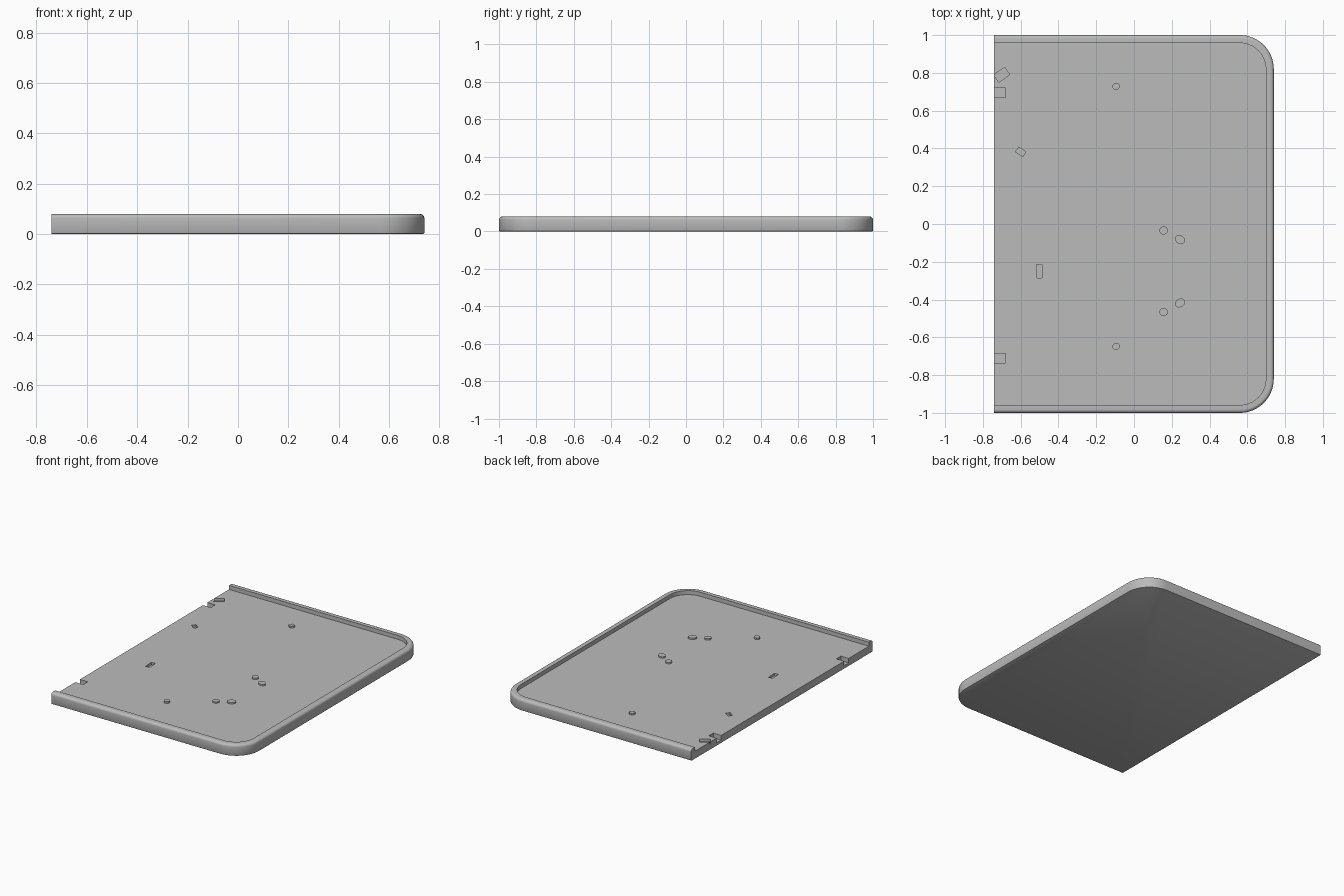
import bpy, bmesh, math
from mathutils import Matrix

cube = bpy.data.objects.get("Cube")
if cube:
    bpy.data.objects.remove(cube, do_unlink=True)

grey = bpy.data.materials.new("grey")
grey.use_nodes = True
grey.diffuse_color = (0.5, 0.5, 0.5, 1)
grey.node_tree.nodes["Principled BSDF"].inputs["Base Color"].default_value = (0.5, 0.5, 0.5, 1)

END, SIDE, HALF, RADIUS = -0.74, 0.74, 1.0, 0.18
FLOOR = 0.052


def finish(name, bm):
    bmesh.ops.recalc_face_normals(bm, faces=bm.faces)
    mesh = bpy.data.meshes.new(name)
    bm.to_mesh(mesh)
    bm.free()
    mesh.materials.append(grey)
    obj = bpy.data.objects.new(name, mesh)
    bpy.context.collection.objects.link(obj)
    return obj


def shade(obj):
    bpy.ops.object.select_all(action='DESELECT')
    obj.select_set(True)
    bpy.context.view_layer.objects.active = obj
    bpy.ops.object.shade_smooth_by_angle(angle=math.radians(35))


def outline(inset, steps=16):
    """U-shaped path, open at the straight end, with two round corners."""
    r = RADIUS - inset
    cx, cy = SIDE - RADIUS, HALF - RADIUS
    pts = [(END, -HALF + inset)]
    for sign, start in ((-1, -90), (1, 0)):
        for i in range(steps + 1):
            a = math.radians(start + 90 * i / steps)
            pts.append((cx + r * math.cos(a), sign * cy + r * math.sin(a)))
    return pts + [(END, HALF - inset)]


# Tray: rim section (inset, height) carried round the outline
section = [(0.006, 0), (0.002, 0.002), (0, 0.006)]
for i in range(7):
    a = math.radians(15 * i)
    section.append((0.018 * (1 - math.cos(a)), 0.062 + 0.018 * math.sin(a)))
section += [(0.042, 0.08), (0.042, FLOOR)]

bm = bmesh.new()
rings = [[bm.verts.new((x, y, z)) for x, y in outline(inset)] for inset, z in section]
for low, high in zip(rings, rings[1:]):
    for i in range(len(low) - 1):
        bm.faces.new((low[i], low[i + 1], high[i + 1], high[i]))
bm.faces.new(rings[0])
bm.faces.new(rings[-1])
bm.faces.new([r[0] for r in rings] + [r[-1] for r in reversed(rings)])
tray = finish("tray", bm)

# Pockets sunk into the floor: x, y, length, width, turn, bottom height
pockets = [
    (-0.72, 0.695, 0.08, 0.05, 0, 0.02),
    (-0.72, -0.71, 0.08, 0.05, 0, 0.02),
    (-0.70, 0.79, 0.07, 0.047, 35, 0.035),
    (-0.60, 0.382, 0.045, 0.03, -35, 0.035),
    (-0.50, -0.25, 0.03, 0.07, 3, 0.035),
]
bm = bmesh.new()
for x, y, length, width, turn, bottom in pockets:
    place = (Matrix.Translation((x, y, bottom + 0.05))
             @ Matrix.Rotation(math.radians(turn), 4, 'Z')
             @ Matrix.Diagonal((length, width, 0.1, 1)))
    bmesh.ops.create_cube(bm, size=1, matrix=place)
cutter = finish("pocket_cutter", bm)
cutter.hide_render = True
cutter.hide_viewport = True
cut = tray.modifiers.new("pockets", 'BOOLEAN')
cut.object = cutter
cut.operation = 'DIFFERENCE'
cut.solver = 'EXACT'
bpy.context.view_layer.objects.active = tray
bpy.ops.object.modifier_apply(modifier=cut.name)
bpy.data.objects.remove(cutter, do_unlink=True)
shade(tray)


# Low pegs standing on the floor
def peg(name, x, y, rx, ry, turn, height, sides):
    bm = bmesh.new()
    place = (Matrix.Translation((x, y, FLOOR + height / 2 - 0.005))
             @ Matrix.Rotation(math.radians(turn), 4, 'Z')
             @ Matrix.Diagonal((rx, ry, 1, 1)))
    bmesh.ops.create_cone(bm, cap_ends=True, segments=sides, radius1=1, radius2=1,
                          depth=height + 0.01, matrix=place)
    shade(finish(name, bm))


MID = -0.25
for side, word in ((1, "back"), (-1, "front")):
    peg(word + "_round_peg", 0.157, MID + side * 0.216, 0.022, 0.022, 0, 0.01, 24)
    peg(word + "_oval_peg", 0.243, MID + side * 0.168, 0.028, 0.022, -side * 30, 0.01, 24)
for y, word in ((0.728, "back"), (-0.648, "front")):
    peg(word + "_small_peg", -0.095, y, 0.02, 0.02, 22.5, 0.012, 8)
